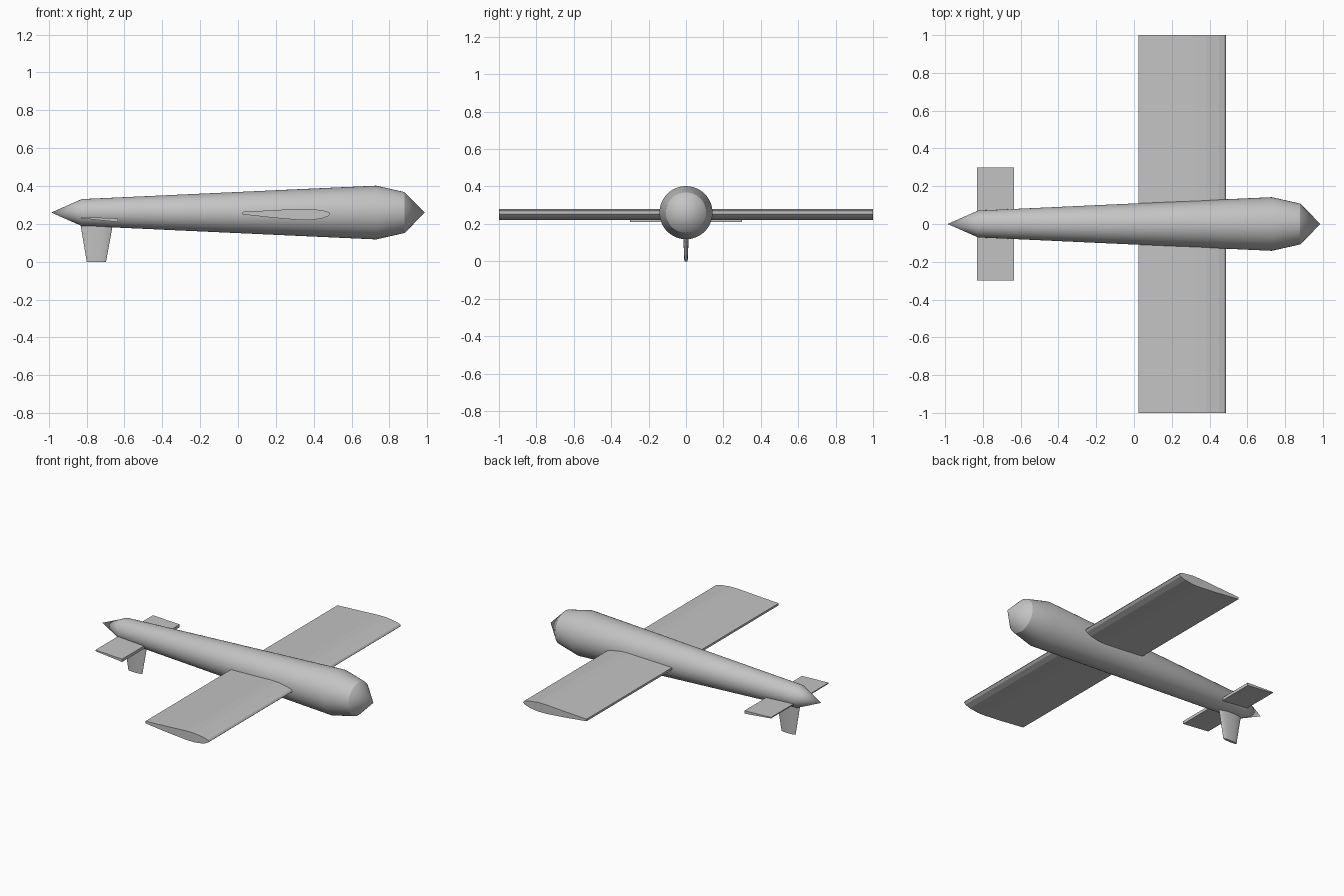
import bpy, bmesh, math

cube = bpy.data.objects.get("Cube")
if cube:
    bpy.data.objects.remove(cube, do_unlink=True)

GREY = (0.55, 0.55, 0.55, 1)
mat = bpy.data.materials.new("plain grey")
mat.use_nodes = True
mat.diffuse_color = GREY
mat.node_tree.nodes["Principled BSDF"].inputs["Base Color"].default_value = GREY


def finish(name, bm, smooth):
    bmesh.ops.remove_doubles(bm, verts=bm.verts, dist=0.0001)
    bmesh.ops.recalc_face_normals(bm, faces=bm.faces)
    mesh = bpy.data.meshes.new(name)
    bm.to_mesh(mesh)
    bm.free()
    mesh.materials.append(mat)
    obj = bpy.data.objects.new(name, mesh)
    bpy.context.collection.objects.link(obj)
    bpy.ops.object.select_all(action="DESELECT")
    obj.select_set(True)
    bpy.context.view_layer.objects.active = obj
    if smooth:
        bpy.ops.object.shade_smooth_by_angle(angle=math.radians(30))
    return obj


def loft(name, sections, smooth=False):
    """Skin between matching closed sections and cap both ends."""
    bm = bmesh.new()
    rings = [[bm.verts.new(p) for p in s] for s in sections]
    n = len(rings[0])
    for a, b in zip(rings, rings[1:]):
        for i in range(n):
            j = (i + 1) % n
            bm.faces.new((a[i], a[j], b[j], b[i]))
    bm.faces.new(rings[0])
    bm.faces.new(rings[-1])
    return finish(name, bm, smooth)


def span(name, profile, half):
    """Straight surface reaching across both sides."""
    return loft(name, [[(x, y, z) for x, z in profile] for y in (-half, half)])


# Fuselage: turned profile along x
AXIS, SIDES = 0.26, 48
bm = bmesh.new()
line = [(-0.987, 0), (-0.825, 0.071), (0.73, 0.142), (0.88, 0.108), (0.987, 0)]
verts = [bm.verts.new((x, 0, AXIS + r)) for x, r in line]
edges = [bm.edges.new(pair) for pair in zip(verts, verts[1:])]
bmesh.ops.spin(bm, geom=verts + edges, cent=(0, 0, AXIS), axis=(1, 0, 0),
               angle=math.tau, steps=SIDES, use_duplicate=False)
finish("fuselage", bm, True)

# Main wing: blunt nose section
wing = [(0.025, 0.264), (0.20, 0.273), (0.32, 0.28), (0.38, 0.28), (0.45, 0.271),
        (0.48, 0.262), (0.488, 0.252), (0.475, 0.24), (0.44, 0.228), (0.38, 0.22),
        (0.32, 0.221), (0.20, 0.231), (0.025, 0.25)]
span("main_wing", wing, 1.0)

# Tailplane: thin wedge
span("tailplane", [(-0.83, 0.237), (-0.635, 0.229), (-0.635, 0.21), (-0.83, 0.23)], 0.3)

# Lower fin: tapering oval section hanging below the tail
def oval(x0, x1, thick, z, n=24):
    mid, half = (x0 + x1) / 2, (x1 - x0) / 2
    return [(mid + half * math.cos(math.tau * i / n),
             thick * math.sin(math.tau * i / n), z) for i in range(n)]

loft("lower_fin", [oval(-0.799, -0.697, 0.009, 0), oval(-0.835, -0.658, 0.018, 0.215)], True)
